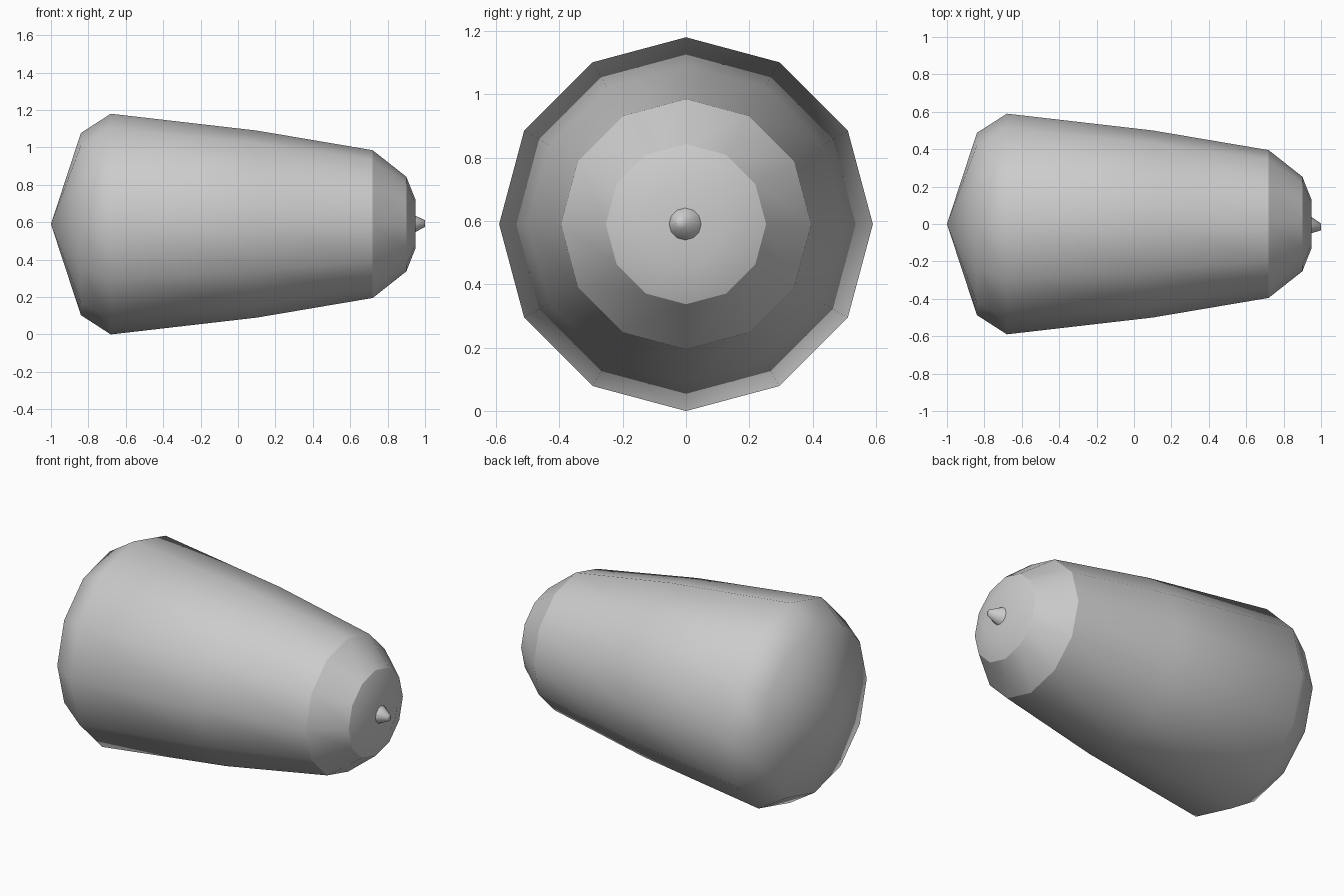
import bpy, bmesh
from math import cos, sin, pi

if "Cube" in bpy.data.objects:
    bpy.data.objects.remove(bpy.data.objects["Cube"], do_unlink=True)

AXIS_Z = 0.59
grey = bpy.data.materials.new("light_grey")
grey.use_nodes = True
colour = (0.6, 0.6, 0.6, 1)
grey.diffuse_color = colour
grey.node_tree.nodes["Principled BSDF"].inputs["Base Color"].default_value = colour


def lathe(name, profile, sides=12, tip_shift=(0, 0)):
    """Spin (x, radius) points about the x axis; radius 0 makes a pole."""
    bm = bmesh.new()
    rings = []
    for i, (x, r) in enumerate(profile):
        dy, dz = tip_shift if i and i >= len(profile) - 2 else (0, 0)
        count = sides if r else 1
        rings.append([bm.verts.new((x, r * cos(2 * pi * k / sides) + dy,
                                    AXIS_Z + r * sin(2 * pi * k / sides) + dz))
                      for k in range(count)])
    for a, b in zip(rings, rings[1:]):
        for k in range(sides):
            n = (k + 1) % sides
            if len(a) == 1:
                loop = (a[0], b[n], b[k])
            elif len(b) == 1:
                loop = (a[k], a[n], b[0])
            else:
                loop = (a[k], a[n], b[n], b[k])
            bm.faces.new(loop)
    # Point every face away from the inside of the part
    for f in bm.faces:
        f.smooth = True
    bmesh.ops.recalc_face_normals(bm, faces=bm.faces)
    f = max(bm.faces, key=lambda f: (f.calc_center_median().z, f.calc_area()))
    if f.normal.z < 0:
        bmesh.ops.reverse_faces(bm, faces=bm.faces)
    mesh = bpy.data.meshes.new(name)
    bm.to_mesh(mesh)
    bm.free()
    mesh.materials.append(grey)
    obj = bpy.data.objects.new(name, mesh)
    bpy.context.collection.objects.link(obj)
    return obj


# Tapered body with a conical rear end
lathe("body", [(-1, 0), (-0.84, 0.487), (-0.68, 0.59), (0.1, 0.5), (0.72, 0.395)])

# Sloping shoulder, kept separate for a crisp seam
lathe("shoulder", [(0.72, 0.395), (0.9, 0.253)])

# Slightly dished end face
lathe("end_face", [(0.9, 0.253), (0.95, 0.127), (0.925, 0)])

# Small off-centre nozzle
lathe("nozzle", [(0.92, 0.058), (1, 0.018), (1, 0)], tip_shift=(-0.016, 0.003))
